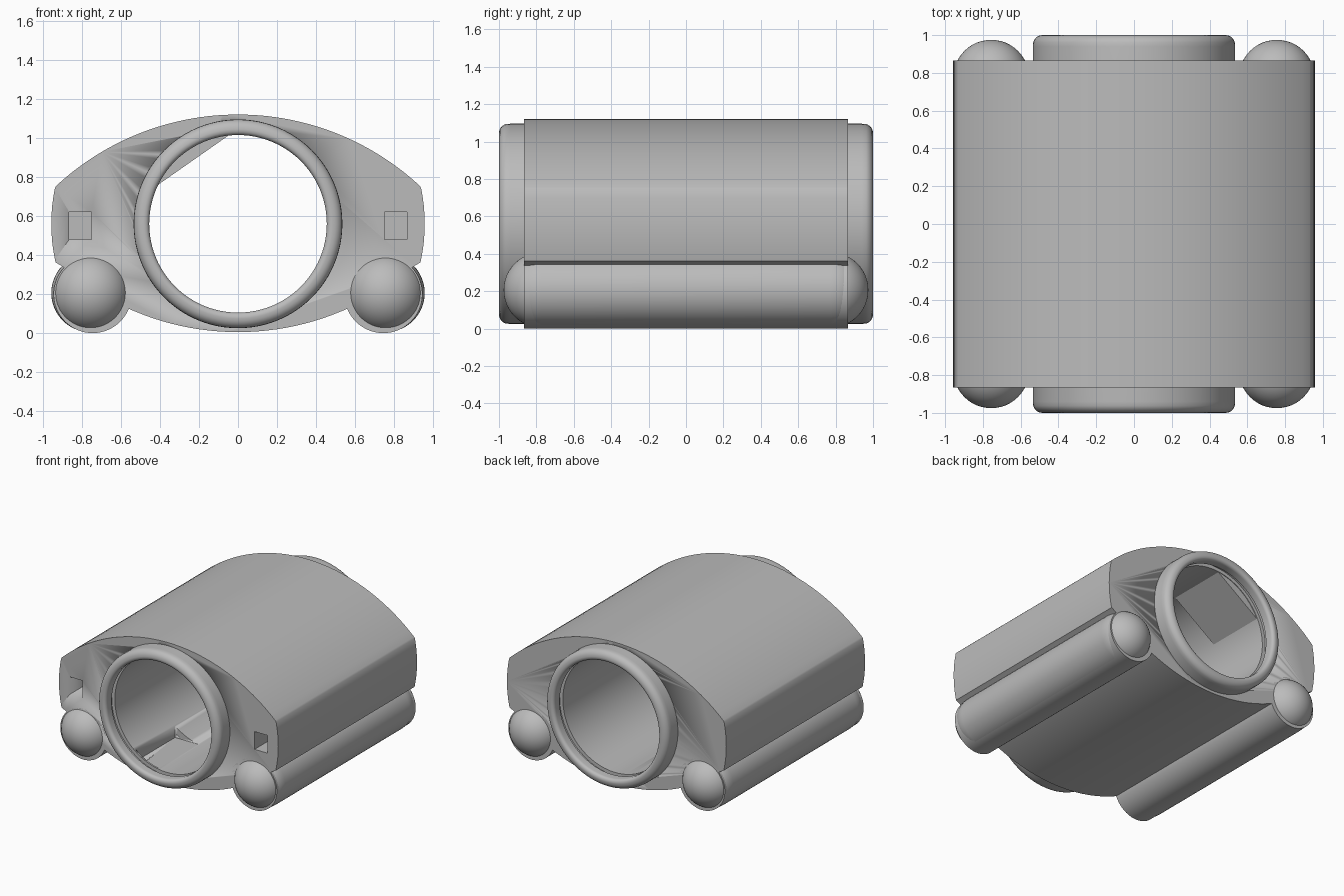
import bpy, bmesh, math
from mathutils import Vector

cube = bpy.data.objects.get("Cube")
if cube:
    bpy.data.objects.remove(cube, do_unlink=True)

grey = bpy.data.materials.new("plain grey")
grey.use_nodes = True
grey.diffuse_color = (0.5, 0.5, 0.5, 1)
grey.node_tree.nodes["Principled BSDF"].inputs["Base Color"].default_value = (0.5, 0.5, 0.5, 1)

AXIS_Z = 0.56      # height of the bore axis
HALF = 0.865       # half length of the body


def finish(name, bm, smooth=True):
    bmesh.ops.recalc_face_normals(bm, faces=bm.faces)
    mesh = bpy.data.meshes.new(name)
    bm.to_mesh(mesh)
    bm.free()
    mesh.materials.append(grey)
    obj = bpy.data.objects.new(name, mesh)
    bpy.context.collection.objects.link(obj)
    if smooth:
        bpy.ops.object.select_all(action='DESELECT')
        obj.select_set(True)
        bpy.context.view_layer.objects.active = obj
        bpy.ops.object.shade_smooth_by_angle(angle=math.radians(30))
    return obj


def extrude(name, points, y0, y1):
    """Extrude an x-z outline along y."""
    bm = bmesh.new()
    face = bm.faces.new([bm.verts.new((x, y0, z)) for x, z in points])
    new = bmesh.ops.extrude_face_region(bm, geom=[face])["geom"]
    verts = [v for v in new if isinstance(v, bmesh.types.BMVert)]
    bmesh.ops.translate(bm, verts=verts, vec=(0, y1 - y0, 0))
    return finish(name, bm)


def lathe(name, profile, cx, cz, closed, steps=96):
    """Turn a (radius, y) profile about an axis along y."""
    bm = bmesh.new()
    verts = [bm.verts.new((cx + r, y, cz)) for r, y in profile]
    pairs = list(zip(verts, verts[1:] + verts[:1] if closed else verts[1:]))
    edges = [bm.edges.new(p) for p in pairs]
    bmesh.ops.spin(bm, geom=verts + edges, cent=(cx, 0, cz), axis=(0, 1, 0),
                   angle=math.tau, steps=steps, use_duplicate=False)
    bmesh.ops.remove_doubles(bm, verts=bm.verts, dist=0.0005)
    return finish(name, bm)


def circle(cx, cz, r, n=64):
    return [(cx + r * math.cos(math.tau * i / n), cz + r * math.sin(math.tau * i / n))
            for i in range(n)]


def rect(x0, x1, z0, z1):
    return [(x0, z0), (x1, z0), (x1, z1), (x0, z1)]


def cut(obj, cutter):
    mod = obj.modifiers.new("cut", 'BOOLEAN')
    mod.operation = 'DIFFERENCE'
    mod.solver = 'EXACT'
    mod.object = cutter
    cutter.hide_render = True
    cutter.hide_viewport = True
    cutter.display_type = 'WIRE'


def arc(x0, z0, x1, z1, mx, n):
    """Shallow parabola-like arc through the bulging middle at mx."""
    return [(x0 + (x1 - x0) * t + (mx - (x0 + x1) / 2) * 4 * t * (1 - t), z0 + (z1 - z0) * t)
            for t in (i / n for i in range(n + 1))]


# Body outline, right half from bottom to top, then mirrored
R = 1.37
half = []
for i in range(13):
    x = 0.58 * i / 12
    half.append((x, 0.005 + R - math.sqrt(R * R - x * x)))
half += [(0.76, 0.25), (0.905, 0.345), (0.935, 0.362)]
half += arc(0.938, 0.375, 0.938, 0.745, 0.957, 8)
for i in range(24, -1, -1):
    x = 0.93 * i / 24
    half.append((x, 1.12 - R + math.sqrt(R * R - x * x)))
outline = half + [(-x, z) for x, z in reversed(half[1:-1])]
body = extrude("body", outline, -HALF, HALF)

# Bore through the body, hidden inside the tube wall
cut(body, extrude("bore_cutter", circle(0, AXIS_Z, 0.5, 96), -1.2, 1.2))

# Square sockets in the front face
for side, name in ((1, "left"), (-1, "right")):
    xs = sorted((side * 0.75, side * 0.865))
    cut(body, extrude(name + "_socket_cutter", rect(*xs, 0.48, 0.62), -1.1, -0.6))

# Tube with rounded lips and a shallow groove inside each end
INNER, OUTER, GROOVE = 0.455, 0.535, 0.482
end = [(OUTER, 0.94)]
for i in range(1, 7):
    a = math.pi / 2 * i / 6
    end.append((OUTER - 0.05 + 0.05 * math.cos(a), 0.95 + 0.05 * math.sin(a)))
for i in range(5):
    a = math.pi / 2 * i / 4
    end.append((INNER + 0.025 - 0.025 * math.sin(a), 0.975 + 0.025 * math.cos(a)))
end += [(INNER, 0.925), (GROOVE, 0.925), (GROOVE, 0.885), (INNER, 0.885)]
profile = end + [(r, -y) for r, y in reversed(end)]
tube = lathe("tube", profile, 0, AXIS_Z, True)

# Flat-floored pocket in the lower wall of the bore
pocket = extrude("pocket_cutter", rect(-0.283, 0.0, 0.112, 0.4), -0.87, -0.38)
cut(tube, pocket)
cut(body, pocket)

# Flat-faced ledge in the upper wall of the bore
a0, a1 = math.radians(94), math.radians(156)
ledge = [(0.465 * math.cos(a0 + (a1 - a0) * i / 16),
          AXIS_Z + 0.465 * math.sin(a0 + (a1 - a0) * i / 16)) for i in range(17)]
extrude("bore_ledge", ledge, 0.4, 0.88)

# Round-ended floats and the cradles that hold them
cap = [(0.201 * math.cos(a), 0.774 + 0.201 * math.sin(a))
       for a in (math.pi / 2 * i / 12 for i in range(12, -1, -1))]
capsule = cap + [(r, -y) for r, y in reversed(cap)]
for side, name in ((1, "left"), (-1, "right")):
    lathe(name + "_float", capsule, side * 0.756, 0.206, False, 48)
    extrude(name + "_cradle", circle(side * 0.745, 0.2, 0.2), -HALF, HALF)
